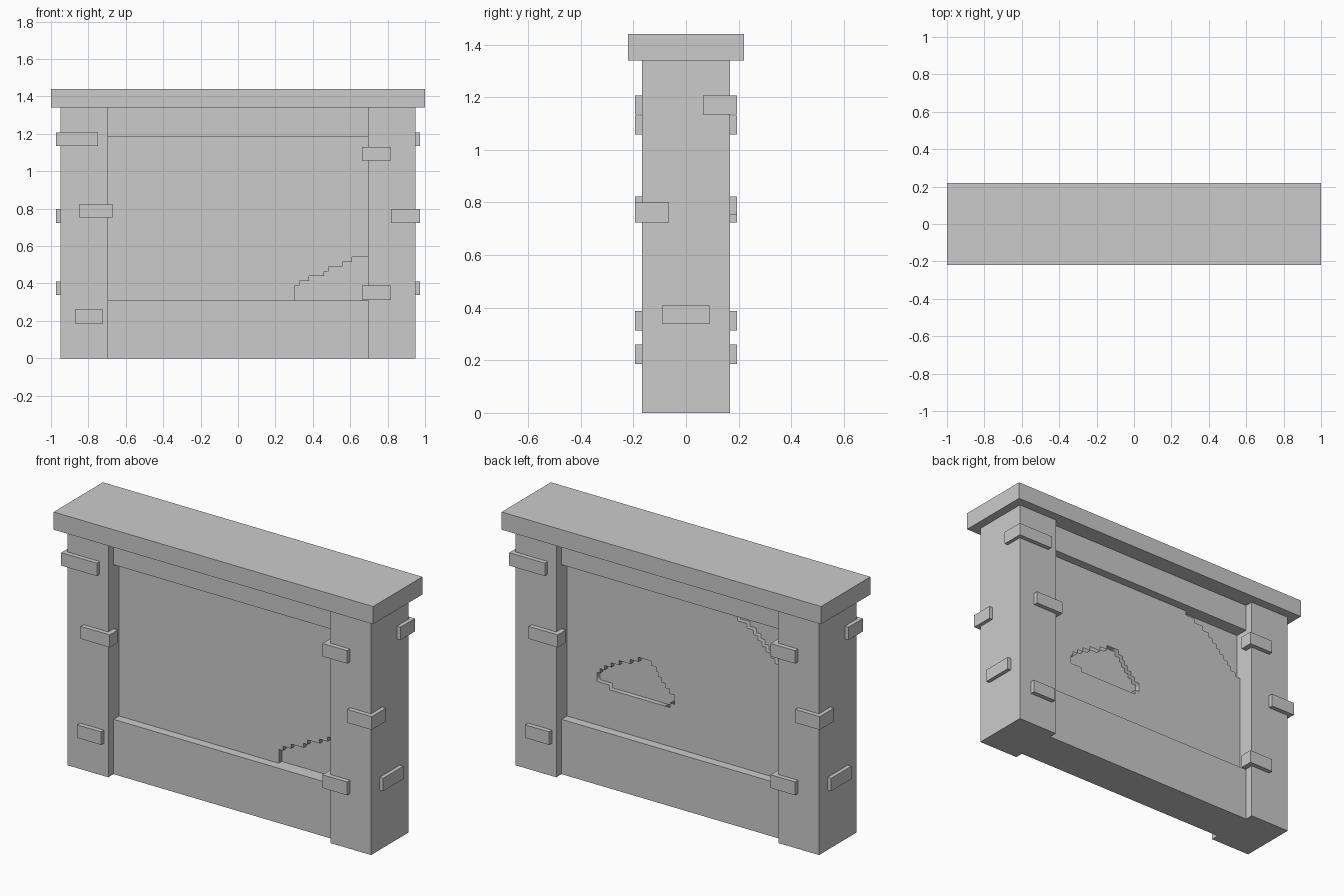
import bpy
from math import pi

if "Cube" in bpy.data.objects:
    bpy.data.objects.remove(bpy.data.objects["Cube"])


def box(name, x0, x1, y0, y1, z0, z1):
    v = [(x, y, z) for x in (x0, x1) for y in (y0, y1) for z in (z0, z1)]
    f = [(0, 1, 3, 2), (4, 6, 7, 5), (0, 4, 5, 1), (2, 3, 7, 6), (0, 2, 6, 4), (1, 5, 7, 3)]
    me = bpy.data.meshes.new(name)
    me.from_pydata(v, [], f)
    ob = bpy.data.objects.new(name, me)
    bpy.context.collection.objects.link(ob)
    return ob


def steps(xs, zs):
    """Staircase outline: rise at each x to the matching z."""
    pts = []
    for i, x in enumerate(xs):
        if i:
            pts.append((x, zs[i - 1]))
        pts.append((x, zs[i]))
    return pts


def plaster(name, outlines, turn):
    """Thin slab with jagged outline and optional holes, via a filled 2D curve."""
    cu = bpy.data.curves.new(name + "_outline", 'CURVE')
    cu.dimensions = '2D'
    cu.fill_mode = 'BOTH'
    cu.extrude = 0.0135
    for pts in outlines:
        sp = cu.splines.new('POLY')
        sp.points.add(len(pts) - 1)
        for p, (x, z) in zip(sp.points, pts):
            p.co = (x, z, 0, 1)
        sp.use_cyclic_u = True
    tmp = bpy.data.objects.new(name + "_curve", cu)
    bpy.context.collection.objects.link(tmp)
    bpy.context.view_layer.update()
    me = bpy.data.meshes.new_from_object(tmp.evaluated_get(bpy.context.evaluated_depsgraph_get()))
    bpy.data.objects.remove(tmp)
    ob = bpy.data.objects.new(name, me)
    ob.rotation_euler = (pi / 2, 0, turn)
    ob.location.y = 0.0565 if turn else -0.0565
    bpy.context.collection.objects.link(ob)


W, LOW, HIGH = 0.695, 0.31, 1.185

# Cap, pillars, beams and wall core
box("cap", -1, 1, -0.22, 0.22, 1.34, 1.44)
box("left_pillar", -0.95, -W, -0.167, 0.167, 0, 1.34)
box("right_pillar", W, 0.95, -0.167, 0.167, 0, 1.34)
box("bottom_beam", -W, W, -0.12, 0.12, 0, LOW)
box("top_beam", -W, W, -0.12, 0.12, HIGH, 1.34)
box("wall_core", -W, W, -0.043, 0.043, LOW, HIGH)

# Front plaster, lower right corner broken away
front = [(-W, HIGH), (-W, LOW), (0.305, LOW)]
front += steps([0.305, 0.33, 0.38, 0.46, 0.485, 0.56, 0.61, W],
               [0.388, 0.413, 0.439, 0.464, 0.49, 0.515, 0.541, HIGH])
plaster("front_plaster", [front], 0)

# Back plaster, upper corner broken away and a hole in the middle
back = [(W, LOW), (-W, LOW), (-W, HIGH)]
back += steps([0.26, 0.31, 0.37, 0.43, 0.47, 0.50, 0.525, 0.55, 0.58, 0.605, 0.63, 0.66],
              [1.185 - 0.0255 * (i + 0.0) for i in range(12)])
back += [(W, 1.185 - 0.0255 * 11)]
rows = [(-0.43, -0.05), (-0.507, -0.024), (-0.507, -0.024), (-0.49, -0.055), (-0.46, -0.08),
        (-0.42, -0.105), (-0.37, -0.125), (-0.30, -0.14), (-0.25, -0.17)]
levels = [0.53 + 0.0257 * i for i in range(len(rows) + 1)]
left, right = [], []
for i, (a, b) in enumerate(rows):
    for side, x in ((left, a), (right, b)):
        if i and side[-1][0] == x:
            side.pop()
        else:
            side.append((x, levels[i]))
        side.append((x, levels[i + 1]))
plaster("back_plaster", [back, left + right[::-1]], pi)

# Raised stone blocks on the pillars, repeated turned half way round for the back
F, S = -0.193, 0.972
blocks = [
    (-S, -0.749, F, -0.065, 1.134, 1.207),
    (-0.85, -0.668, F, -0.118, 0.752, 0.823),
    (-0.872, -0.722, F, -0.12, 0.186, 0.26),
    (0.664, 0.818, F, -0.118, 1.058, 1.131),
    (0.818, S, F, -0.065, 0.724, 0.799),
    (0.664, 0.818, F, -0.118, 0.313, 0.388),
    (0.90, S, -0.09, 0.09, 0.338, 0.411),
]
for s, label in ((1, "front"), (-1, "back")):
    for i, (x0, x1, y0, y1, z0, z1) in enumerate(blocks):
        xs, ys = sorted((x0 * s, x1 * s)), sorted((y0 * s, y1 * s))
        box(f"{label}_stone_{i + 1}", *xs, *ys, z0, z1)
